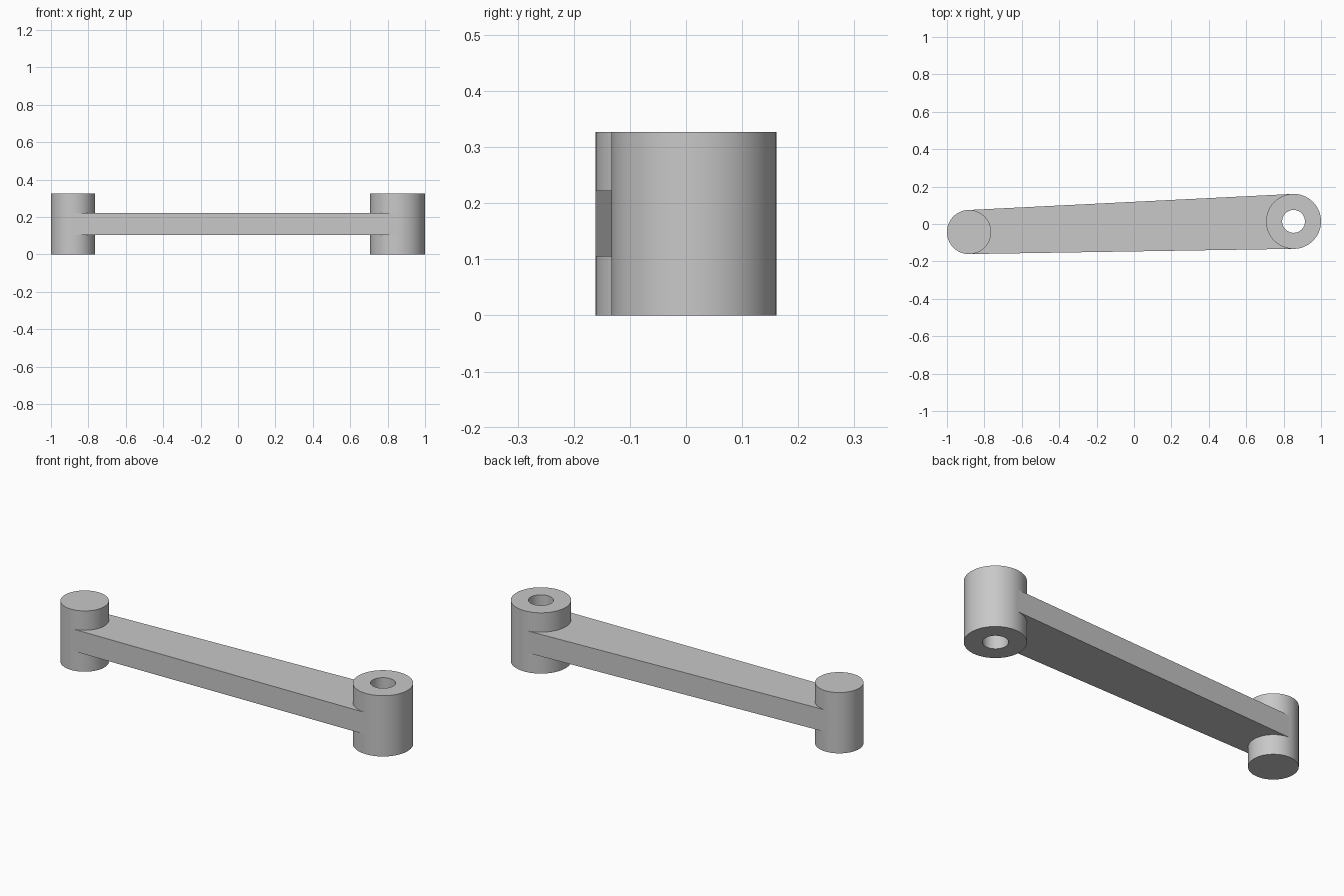
import bpy, bmesh, math
from mathutils import Vector

if "Cube" in bpy.data.objects:
    bpy.data.objects.remove(bpy.data.objects["Cube"], do_unlink=True)

grey = bpy.data.materials.new("plain_grey")
grey.use_nodes = True
colour = (0.58, 0.58, 0.58, 1)
grey.diffuse_color = colour
grey.node_tree.nodes["Principled BSDF"].inputs["Base Color"].default_value = colour

HEIGHT = 0.327
BAR_BOTTOM, BAR_TOP = 0.105, 0.223
SIDES = 96
post_centre, post_radius = Vector((-0.882, -0.043)), 0.118
boss_centre, boss_radius, hole_radius = Vector((0.853, 0.014)), 0.147, 0.061


def finish(name, bm):
    bmesh.ops.recalc_face_normals(bm, faces=bm.faces)
    mesh = bpy.data.meshes.new(name)
    bm.to_mesh(mesh)
    bm.free()
    mesh.materials.append(grey)
    obj = bpy.data.objects.new(name, mesh)
    bpy.context.collection.objects.link(obj)
    bpy.ops.object.select_all(action="DESELECT")
    obj.select_set(True)
    bpy.context.view_layer.objects.active = obj
    bpy.ops.object.shade_smooth_by_angle(angle=math.radians(35))
    return obj


def ring(bm, centre, radius, z):
    angles = [2 * math.pi * i / SIDES for i in range(SIDES)]
    return [bm.verts.new((centre.x + radius * math.cos(a),
                          centre.y + radius * math.sin(a), z)) for a in angles]


def bridge(bm, a, b):
    for i in range(SIDES):
        j = (i + 1) % SIDES
        bm.faces.new((a[i], a[j], b[j], b[i]))


# Solid post at the narrow end
bm = bmesh.new()
low, high = (ring(bm, post_centre, post_radius, z) for z in (0, HEIGHT))
bridge(bm, low, high)
bm.faces.new(low)
bm.faces.new(high)
finish("solid_post", bm)

# Boss with a through hole at the wide end
bm = bmesh.new()
rings = [ring(bm, boss_centre, r, z) for r, z in
         ((boss_radius, 0), (boss_radius, HEIGHT), (hole_radius, HEIGHT), (hole_radius, 0))]
for i in range(4):
    bridge(bm, rings[i], rings[(i + 1) % 4])
finish("bored_boss", bm)

# Tapered bar tangent to both cylinders, its wide end wrapped round the hole
span = boss_centre - post_centre
heading = math.atan2(span.y, span.x)
lean = math.pi / 2 + math.asin((boss_radius - post_radius) / span.length)


def tangent(centre, radius, side):
    a = heading + side * lean
    return centre + 0.998 * radius * Vector((math.cos(a), math.sin(a)))


outline = [tangent(post_centre, post_radius, -1), tangent(boss_centre, boss_radius, -1)]
for i in range(25):
    a = heading - math.pi / 2 - math.pi * i / 24
    outline.append(boss_centre + (hole_radius + 0.03) * Vector((math.cos(a), math.sin(a))))
outline += [tangent(boss_centre, boss_radius, 1), tangent(post_centre, post_radius, 1)]

bm = bmesh.new()
base = bm.faces.new([bm.verts.new((p.x, p.y, BAR_BOTTOM)) for p in outline])
grown = bmesh.ops.extrude_face_region(bm, geom=[base])
top = [v for v in grown["geom"] if isinstance(v, bmesh.types.BMVert)]
bmesh.ops.translate(bm, verts=top, vec=(0, 0, BAR_TOP - BAR_BOTTOM))
if not base.is_valid or len(bm.faces) < len(outline) + 2:
    bm.faces.new([v for v in bm.verts if v.co.z < BAR_BOTTOM + 0.001])
finish("tapered_bar", bm)
